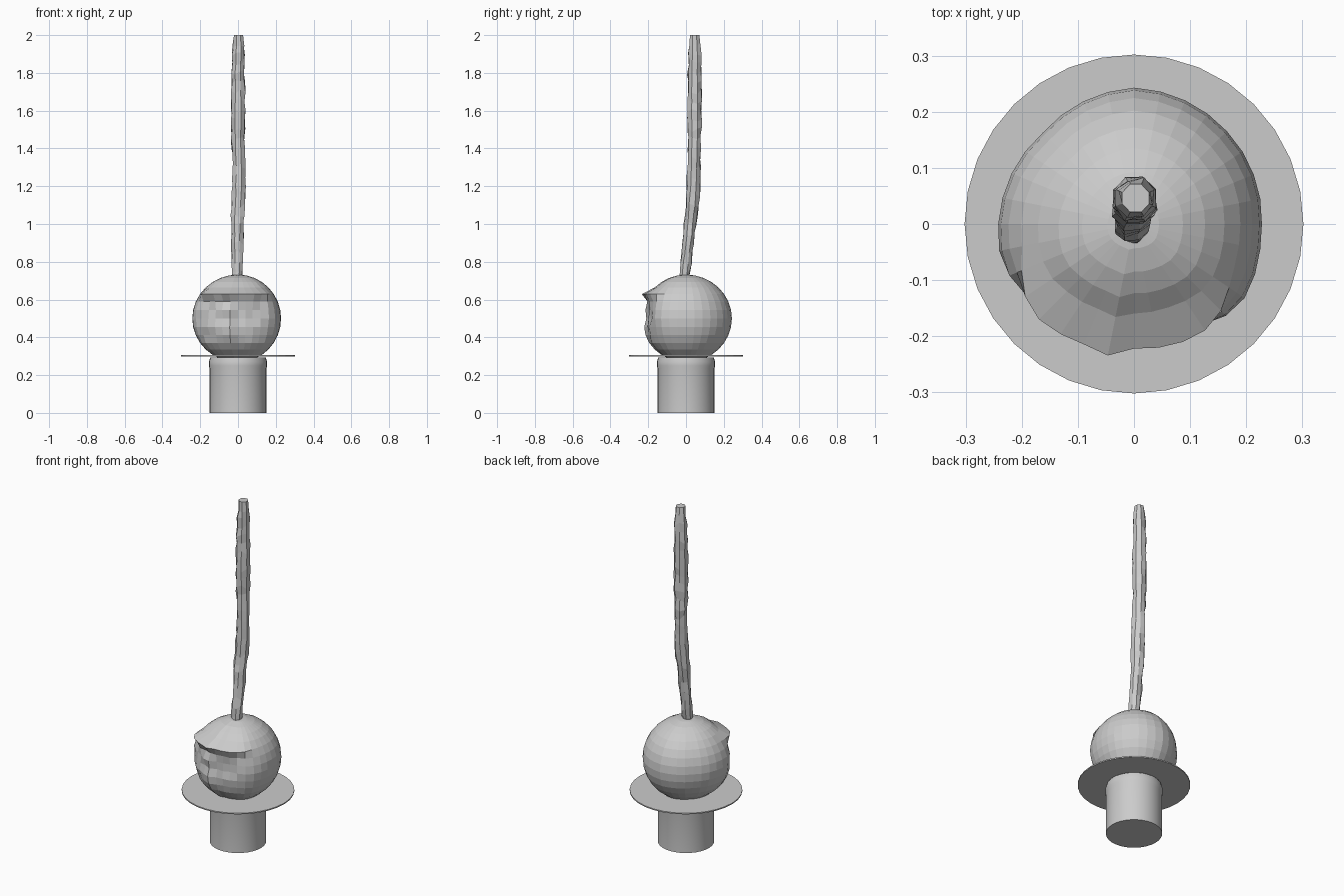
import bpy, bmesh, math, random

if "Cube" in bpy.data.objects:
    bpy.data.objects.remove(bpy.data.objects["Cube"])

random.seed(4)
grey = bpy.data.materials.new("light grey")
grey.diffuse_color = (0.6, 0.6, 0.6, 1)
grey.use_nodes = True
grey.node_tree.nodes["Principled BSDF"].inputs["Base Color"].default_value = grey.diffuse_color


def lerp_table(table, t):
    """Linear interpolation of rows (key, value, ...)."""
    for a, b in zip(table, table[1:]):
        if t <= b[0]:
            f = max(0, (t - a[0]) / (b[0] - a[0]))
            return [p + (q - p) * f for p, q in zip(a[1:], b[1:])]
    return list(table[-1][1:])


def loft(name, rings, smooth=False):
    """Skin closed rings of points, with flat caps at both ends."""
    bm = bmesh.new()
    loops = [[bm.verts.new(p) for p in ring] for ring in rings]
    n = len(loops[0])
    for lo, hi in zip(loops, loops[1:]):
        for i in range(n):
            j = (i + 1) % n
            bm.faces.new((lo[i], lo[j], hi[j], hi[i]))
    bm.faces.new(loops[0][::-1])
    bm.faces.new(loops[-1])
    mesh = bpy.data.meshes.new(name)
    bm.to_mesh(mesh)
    bm.free()
    mesh.materials.append(grey)
    ob = bpy.data.objects.new(name, mesh)
    bpy.context.collection.objects.link(ob)
    if smooth:
        bpy.context.view_layer.objects.active = ob
        ob.select_set(True)
        bpy.ops.object.shade_smooth_by_angle(angle=math.radians(30))
        ob.select_set(False)
    return ob


def turned(name, profile, sides, smooth=False):
    """Revolve (radius, height) pairs around the z axis."""
    return loft(name, [[(r * math.cos(math.tau * i / sides),
                         r * math.sin(math.tau * i / sides), z)
                        for i in range(sides)] for r, z in profile], smooth)


# Base drum with a slightly swollen rim, and the thin plate above it
turned("base_drum", [(0.151, 0), (0.151, 0.235), (0.154, 0.25), (0.154, 0.27),
                     (0.147, 0.294)], 32, True)
turned("plate", [(0.302, 0.299), (0.302, 0.306)], 32)

# Round body: faceted ball with a lopsided brow and hollow face at the front
SIDES, RINGS = 32, 16
girth = [(-180, 0.242), (-150, 0.250), (-135, 0.240), (-113, 0.232),
         (-102, 0.240), (-90, 0.222), (-65, 0.228), (-40, 0.242), (-15, 0.230),
         (0, 0.228), (45, 0.234), (90, 0.243), (135, 0.230), (180, 0.242)]
brow_pull = [(-165, 0), (-140, 1), (-60, 1), (-30, 0)]
rings = []
for k in range(2, RINGS):
    polar = math.pi * (1 - k / RINGS)
    ring = []
    for i in range(SIDES):
        deg = -180 + 360 * i / SIDES
        a = math.radians(deg)
        size = lerp_table(girth, deg)[0]
        r = size * math.sin(polar)
        z = 0.5 + 0.232 * math.cos(polar)
        pull = lerp_table(brow_pull, deg)[0]
        if z > 0.62:                    # straight cone down to the brow edge
            cone = min(size, (0.732 - z) * 2.35)
            r += pull * max(0, cone - r)
        elif z > 0.38:                  # face set back below the brow
            r -= pull * 0.022 * (1 - abs(z - 0.5) / 0.13)
            r += pull * random.uniform(-0.008, 0.008)
        ring.append((r * math.cos(a), r * math.sin(a), z))
    rings.append(ring)
rings.append([(0.004 * math.cos(math.tau * i / SIDES - math.pi),
               0.004 * math.sin(math.tau * i / SIDES - math.pi), 0.732)
              for i in range(SIDES)])
loft("round_body", rings)

# Tall crooked stalk: height, centre x, centre y, half widths in x and y
spine = [(0.70, -0.004, -0.012, 0.025, 0.025), (0.80, -0.004, 0.000, 0.029, 0.029),
         (0.92, -0.004, 0.014, 0.033, 0.030), (1.05, -0.003, 0.028, 0.036, 0.035),
         (1.20, 0.004, 0.040, 0.037, 0.036), (1.33, 0.003, 0.044, 0.034, 0.034),
         (1.45, 0.000, 0.046, 0.036, 0.036), (1.62, 0.000, 0.045, 0.037, 0.038),
         (1.82, 0.000, 0.046, 0.038, 0.038), (1.92, 0.004, 0.047, 0.033, 0.033),
         (2.00, 0.003, 0.046, 0.026, 0.027)]
rings = []
STEPS = 26
for k in range(STEPS + 1):
    z = 0.70 + 1.30 * k / STEPS
    cx, cy, wx, wy = lerp_table(spine, z)
    ends = k in (0, STEPS)
    ring = []
    for i in range(8):
        a = math.tau * (i + 0.5) / 8
        s = 1 if ends else random.uniform(0.88, 1.16)
        dz = 0 if ends else random.uniform(-0.014, 0.014)
        ring.append((cx + wx * s * math.cos(a), cy + wy * s * math.sin(a), z + dz))
    rings.append(ring)
loft("stalk", rings)
